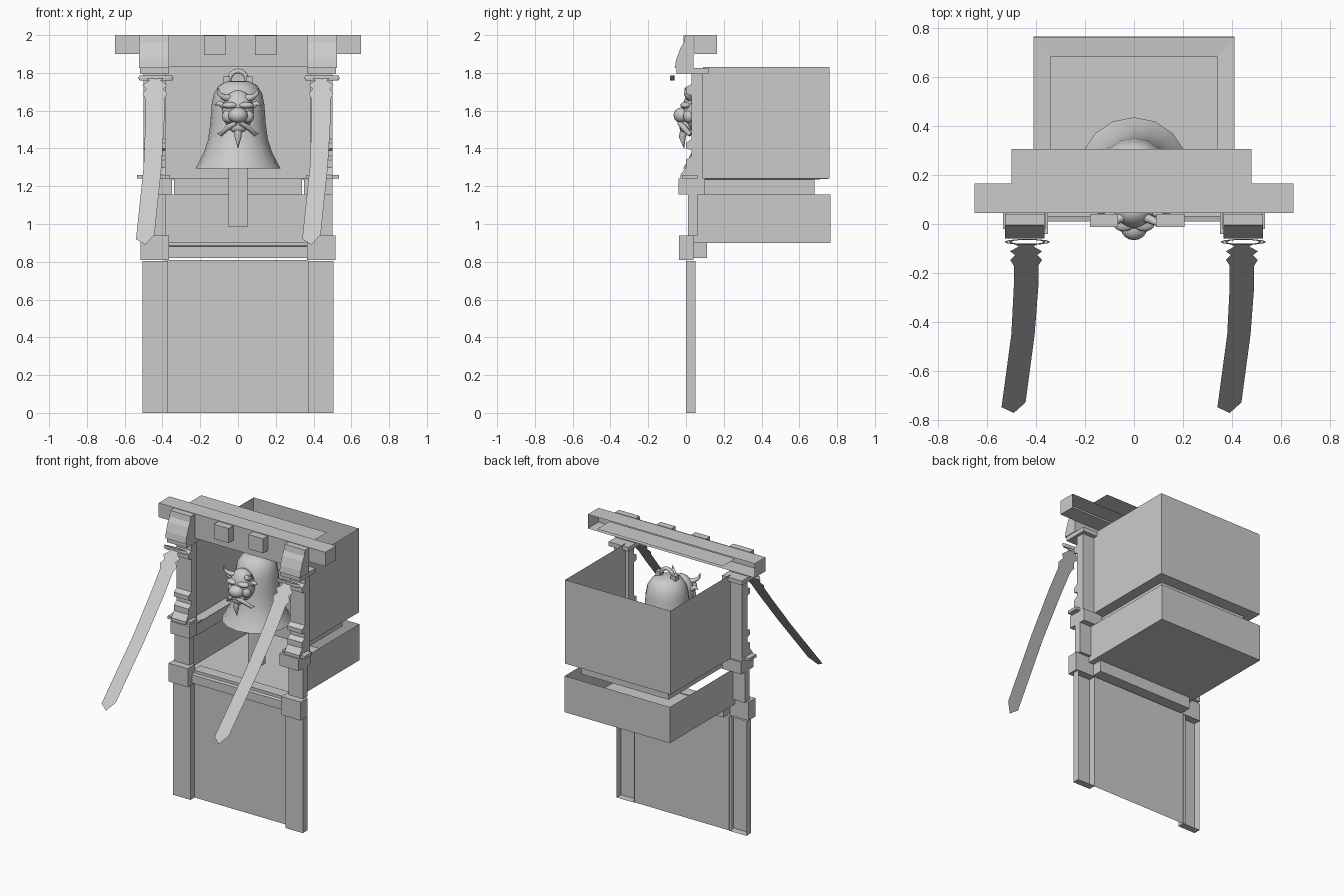
import bpy, bmesh, math
from mathutils import Vector

if "Cube" in bpy.data.objects:
    bpy.data.objects.remove(bpy.data.objects["Cube"])

stone = bpy.data.materials.new("pale_grey")
stone.use_nodes = True
stone.diffuse_color = (0.6, 0.6, 0.6, 1)
stone.node_tree.nodes["Principled BSDF"].inputs["Base Color"].default_value = (0.6, 0.6, 0.6, 1)


def finish(name, bm, smooth=False):
    mesh = bpy.data.meshes.new(name)
    bm.to_mesh(mesh)
    bm.free()
    mesh.materials.append(stone)
    ob = bpy.data.objects.new(name, mesh)
    bpy.context.collection.objects.link(ob)
    for p in mesh.polygons:
        p.use_smooth = smooth
    return ob


def box(name, x, y, z, skip=(), inward=False):
    """Box from ranges; skip lists the sides left open, such as '+y'."""
    bm = bmesh.new()
    bmesh.ops.create_cube(bm, size=1)
    for v in bm.verts:
        v.co = [r[0] + (c + 0.5) * (r[1] - r[0]) for c, r in zip(v.co, (x, y, z))]
    bm.normal_update()
    sides = {s + a: Vector([(1 if s == "+" else -1) * (a == b) for b in "xyz"])
             for s in "+-" for a in "xyz"}
    gone = [f for f in bm.faces if any(f.normal.dot(sides[k]) > 0.9 for k in skip)]
    bmesh.ops.delete(bm, geom=gone, context="FACES")
    if inward:
        bmesh.ops.reverse_faces(bm, faces=bm.faces[:])
    return finish(name, bm)


def sheet(name, points, flip=False):
    bm = bmesh.new()
    f = bm.faces.new([bm.verts.new(p) for p in points])
    if flip:
        f.normal_flip()
    return finish(name, bm)


def side_profile(name, x, points):
    """Extrude a (y, z) outline across an x range."""
    bm = bmesh.new()
    f = bm.faces.new([bm.verts.new((x[0], y, z)) for y, z in points])
    ext = bmesh.ops.extrude_face_region(bm, geom=[f])["geom"]
    for v in ext:
        if isinstance(v, bmesh.types.BMVert):
            v.co.x = x[1]
    bmesh.ops.recalc_face_normals(bm, faces=bm.faces[:])
    return finish(name, bm)


def ball(name, centre, size):
    bm = bmesh.new()
    bmesh.ops.create_uvsphere(bm, u_segments=16, v_segments=10, radius=1)
    for v in bm.verts:
        v.co = [c + s * k for c, s, k in zip(centre, size, v.co)]
    return finish(name, bm, True)


def tube(name, points, radii, sides=8):
    """Smooth tapered tube along a path."""
    cu = bpy.data.curves.new(name, "CURVE")
    cu.dimensions = "3D"
    cu.bevel_depth = 1
    cu.bevel_resolution = sides // 4
    cu.use_fill_caps = True
    sp = cu.splines.new("POLY")
    sp.points.add(len(points) - 1)
    for p, co, r in zip(sp.points, points, radii):
        p.co = (*co, 1)
        p.radius = r
    cu.materials.append(stone)
    ob = bpy.data.objects.new(name, cu)
    bpy.context.collection.objects.link(ob)
    return ob


# Top beam, roof sheet and frieze
box("top_beam", (-0.65, 0.65), (0.045, 0.165), (1.9, 2.0), skip=["+y"])
sheet("roof_sheet_right", [(-0.5, 0.165, 1.995), (-0.025, 0.165, 1.995),
                           (-0.025, 0.305, 1.995), (-0.5, 0.305, 1.995)], True)
sheet("roof_sheet_left", [(-0.025, 0.165, 1.995), (0.48, 0.165, 1.995),
                          (0.48, 0.305, 1.995), (-0.025, 0.305, 1.995)])
sheet("frieze_right", [(-0.37, 0.04, 1.83), (-0.025, 0.04, 1.83),
                       (-0.025, 0.04, 2), (-0.37, 0.04, 2)], True)
sheet("frieze_left", [(-0.025, 0.04, 1.83), (0.37, 0.04, 1.83),
                      (0.37, 0.04, 2), (-0.025, 0.04, 2)])
for i, x in enumerate((-0.18, 0.09)):
    box(f"frieze_block_{i}", (x, x + 0.115), (-0.012, 0.04), (1.895, 1.998))

# Corbels, columns and pedestals on both sides
corbel = [(0.04, 1.825), (-0.06, 1.825), (-0.052, 1.87), (-0.03, 1.93), (-0.012, 1.96),
          (-0.005, 2), (0.04, 2)]
column = [(0.09, 1.24), (-0.03, 1.24), (-0.03, 1.26), (0, 1.3), (0, 1.34), (0.03, 1.36),
          (0.03, 1.39), (0, 1.4), (0, 1.43), (0.03, 1.45), (0.03, 1.68), (0, 1.69),
          (0, 1.725), (0.03, 1.74), (0.03, 1.8), (0.09, 1.8)]
for s, side in ((-1, "right"), (1, "left")):
    def span(a, b):
        return (min(s * a, s * b), max(s * a, s * b))
    side_profile(side + "_corbel", span(0.365, 0.525), corbel)
    box(side + "_capital", span(0.365, 0.52), (-0.05, 0.12), (1.795, 1.825))
    side_profile(side + "_column", span(0.385, 0.5), column)
    box(side + "_column_foot", span(0.36, 0.535), (-0.02, 0.06), (1.24, 1.26))
    box(side + "_column_block", span(0.35, 0.5), (-0.04, 0.1), (1.155, 1.24))
    box(side + "_pedestal", span(0.385, 0.5), (0.01, 0.06), (0.94, 1.155))
    box(side + "_pedestal_base", span(0.365, 0.515), (-0.038, 0.04), (0.81, 0.94))
    box(side + "_pilaster", span(0.37, 0.505), (0.0, 0.05), (0, 0.805), skip=["+y"])

# Upper chamber, recessed neck and tray
box("chamber", (-0.41, 0.41), (0.09, 0.76), (1.24, 1.83), skip=["+z", "-z", "-y"])
box("chamber_neck", (-0.34, 0.34), (0.02, 0.68), (1.155, 1.24), skip=["+z", "-z", "-y"], inward=True)
sheet("back_ledge", [(-0.41, 0.76, 1.24), (0.41, 0.76, 1.24), (0.34, 0.68, 1.235),
                     (-0.34, 0.68, 1.235)])
for s, side in ((-1, "right"), (1, "left")):
    sheet(side + "_ledge", [(s * 0.41, 0.09, 1.24), (s * 0.41, 0.76, 1.24),
                            (s * 0.34, 0.68, 1.235), (s * 0.34, 0.09, 1.235)], s < 0)
box("tray", (-0.41, 0.41), (0.04, 0.765), (0.9, 1.155), skip=["+z", "-y"], inward=True)

# Sill and lower front panel
side_profile("sill", (-0.37, 0.37), [(0.11, 0.82), (0.01, 0.82), (0.01, 0.88), (0.03, 0.885),
                                     (0.03, 0.905), (0.11, 0.905)])
sheet("lower_panel", [(-0.39, 0.045, 0), (0.37, 0.045, 0), (0.37, 0.045, 0.81),
                      (-0.39, 0.045, 0.81)], True)

# Hanging ribbons: flat sheets sloping forward, with scalloped tops
outline = [(0.05, 1.775), (0.03, 1.76), (0.065, 1.735), (0.045, 1.715), (0.065, 1.69),
           (0.05, 1.66), (0.05, 1.55)]
for x, side in ((-0.44, "right"), (0.44, "left")):
    edge = [(x + w, z) for w, z in outline] + [(x + 0.035, 1.3), (x - 0.002, 0.945), (x - 0.05, 0.89),
            (x - 0.1, 0.92), (x - 0.06, 1.3)] + [(x - w, z) for w, z in reversed(outline)]
    sheet(side + "_ribbon", [(px, -0.08 - (1.775 - z) * 0.78, z) for px, z in edge], True)
    bpy.ops.mesh.primitive_torus_add(major_segments=12, minor_segments=6, major_radius=0.08,
                                     minor_radius=0.014, location=(x + 0.005, -0.073, 1.773))
    ring = bpy.context.object
    ring.name = side + "_ribbon_ring"
    ring.scale.y = 0.13
    ring.data.materials.append(stone)

# Bell, turned from a profile
bell_y = 0.21
profile = [(0.225, 1.295), (0.21, 1.32), (0.18, 1.38), (0.158, 1.45), (0.147, 1.53),
           (0.14, 1.63), (0.128, 1.69), (0.1, 1.735), (0.06, 1.755), (0, 1.757)]
bm = bmesh.new()
rim = [bm.verts.new((r, bell_y, z)) for r, z in profile]
lines = [bm.edges.new(pair) for pair in zip(rim, rim[1:])]
bmesh.ops.spin(bm, geom=rim + lines, cent=(0, bell_y, 0), axis=(0, 0, 1),
               angle=math.tau, steps=16, use_duplicate=False)
bmesh.ops.remove_doubles(bm, verts=bm.verts[:], dist=0.0005)
bmesh.ops.recalc_face_normals(bm, faces=bm.faces[:])
finish("bell", bm, True)
arch = [math.pi * i / 8 for i in range(9)]
tube("bell_loop", [(0.05 * math.cos(a), bell_y, 1.75 + 0.06 * math.sin(a)) for a in arch], [0.013] * 9)
for s, side in ((-1, "right"), (1, "left")):
    box(side + "_loop_foot", (s * 0.06 - 0.018, s * 0.06 + 0.018), (0.19, 0.23), (1.735, 1.78))
box("clapper", (-0.05, 0.05), (0.185, 0.235), (0.985, 1.33))

# Horned mask on the bell
ball("mask_head", (0, 0.05, 1.6), (0.085, 0.07, 0.11))
ball("mask_snout", (0, -0.02, 1.575), (0.052, 0.046, 0.042))
ball("mask_jaw", (0, 0, 1.515), (0.05, 0.035, 0.035))
for s, side in ((-1, "right"), (1, "left")):
    ball(side + "_brow", (s * 0.042, 0, 1.628), (0.042, 0.03, 0.018))
    ball(side + "_cheek", (s * 0.05, 0.015, 1.57), (0.035, 0.03, 0.035))
    tube(side + "_horn", [(s * 0.04, 0.03, 1.665), (s * 0.075, 0.015, 1.67), (s * 0.1, 0, 1.69),
                          (s * 0.107, -0.005, 1.725)], [0.02, 0.017, 0.011, 0.001])
    tube(side + "_ear", [(s * 0.07, 0.05, 1.62), (s * 0.1, 0.04, 1.64), (s * 0.125, 0.04, 1.63)],
         [0.018, 0.014, 0.001])
    tube(side + "_moustache", [(s * 0.01, -0.035, 1.535), (s * 0.05, -0.015, 1.515),
                               (s * 0.09, 0.02, 1.475), (s * 0.11, 0.03, 1.48)], [0.012, 0.016, 0.012, 0.001])
tube("mask_beard", [(0, -0.005, 1.51), (0, -0.02, 1.46), (0, -0.01, 1.4)], [0.022, 0.018, 0.001])
